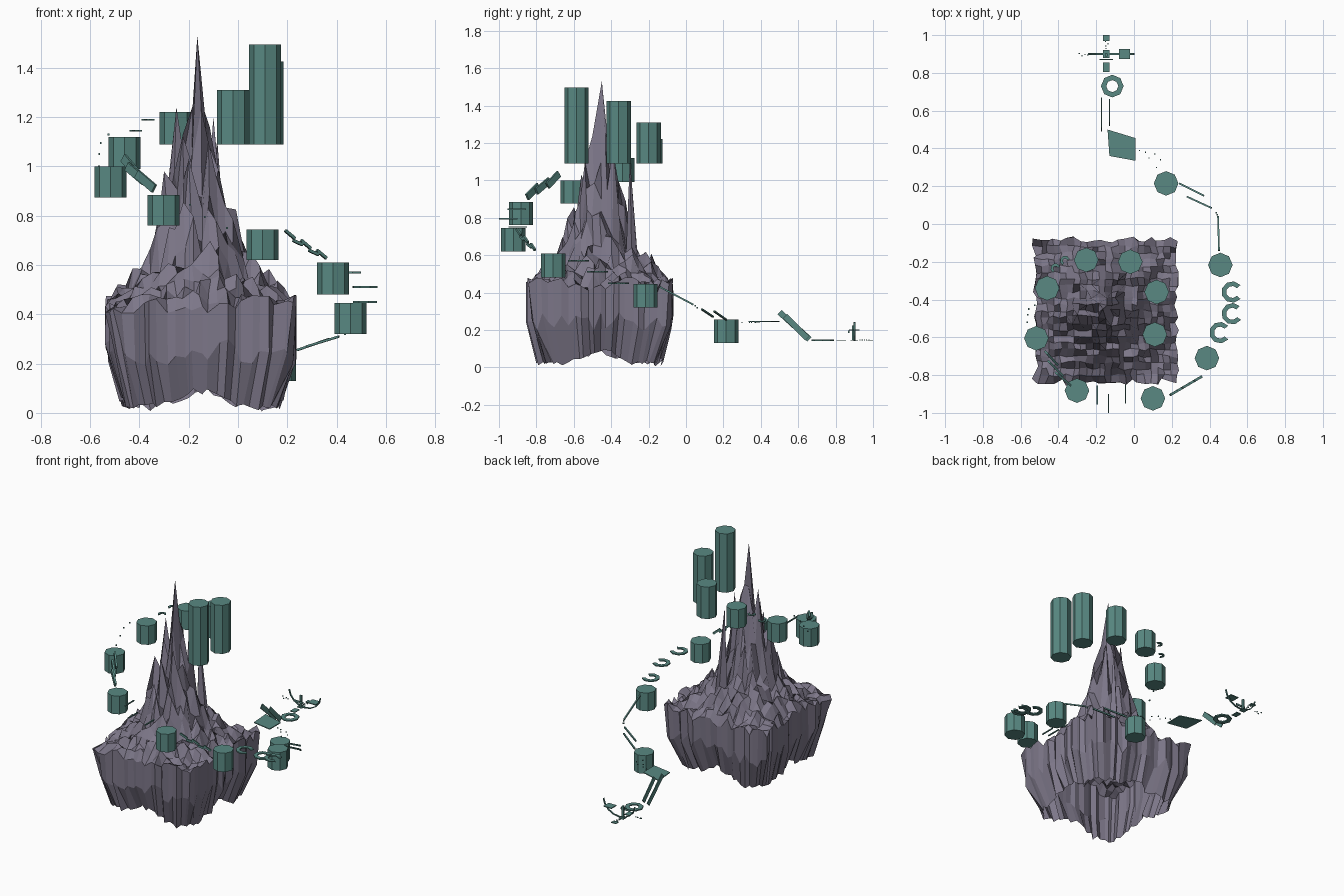
import bpy, bmesh, math, random
from mathutils import Vector, Matrix

if "Cube" in bpy.data.objects:
    bpy.data.objects.remove(bpy.data.objects["Cube"])

random.seed(11)
R = random.uniform


def material(name, col):
    m = bpy.data.materials.new(name)
    m.diffuse_color = (*col, 1)
    m.use_nodes = True
    m.node_tree.nodes["Principled BSDF"].inputs["Base Color"].default_value = m.diffuse_color
    return m


ROCK = material("rock", (0.205, 0.185, 0.25))
TEAL = material("teal", (0.10, 0.25, 0.225))


def add(name, bm, mat=TEAL):
    me = bpy.data.meshes.new(name)
    bm.to_mesh(me)
    bm.free()
    me.materials.append(mat)
    ob = bpy.data.objects.new(name, me)
    bpy.context.collection.objects.link(ob)
    return ob


def box(name, pos, size, rot=Matrix()):
    bm = bmesh.new()
    bmesh.ops.create_cube(bm, size=1, matrix=Matrix.Translation(pos) @ rot @ Matrix.Diagonal((*size, 1)))
    return add(name, bm)


def bar(name, a, b, width, thick):
    # box running from a to b, width measured sideways, thick measured upward
    a, b = Vector(a), Vector(b)
    d = b - a
    x = d.normalized()
    y = Vector((0, 0, 1)).cross(x).normalized()
    rot = Matrix((x, y, x.cross(y))).transposed().to_4x4()
    return box(name, (a + b) / 2, (d.length, width, thick), rot)


def ring(name, pos, outer, inner, thick=0.008, start=0, sweep=360, n=10):
    # flat ring, or a C shape when sweep is below 360
    bm = bmesh.new()
    closed = sweep == 360
    rows = []
    for i in range(n if closed else n + 1):
        a = math.radians(start + sweep * i / n)
        rows.append([bm.verts.new((pos[0] + r * math.cos(a), pos[1] + r * math.sin(a), pos[2] + z))
                     for r, z in ((outer, -thick / 2), (outer, thick / 2), (inner, thick / 2), (inner, -thick / 2))])
    for i in range(n):
        p, q = rows[i], rows[(i + 1) % len(rows)]
        for k in range(4):
            bm.faces.new((p[k], q[k], q[(k + 1) % 4], p[(k + 1) % 4]))
    if not closed:
        bm.faces.new(rows[0])
        bm.faces.new(rows[-1][::-1])
    bmesh.ops.recalc_face_normals(bm, faces=bm.faces)
    return add(name, bm)


def beads(name, points, r=0.004):
    bm = bmesh.new()
    for p in points:
        bmesh.ops.create_cube(bm, size=2 * r, matrix=Matrix.Translation(p))
    return add(name, bm)


# Mountain: jagged height field with an open fluted skirt
CX, CY, HALF = -0.15, -0.46, 0.375
PROFILE = [(0, 1.4), (.035, 1.15), (.07, 1.02), (.1, .92), (.14, .78), (.18, .68),
           (.24, .58), (.3, .51), (.38, .45), (.6, .43)]


def height(r):
    for (r0, h0), (r1, h1) in zip(PROFILE, PROFILE[1:]):
        if r <= r1:
            return h0 + (h1 - h0) * (r - r0) / (r1 - r0)
    return 0.43


bm = bmesh.new()
bmesh.ops.create_grid(bm, x_segments=22, y_segments=22, size=HALF,
                      matrix=Matrix.Translation((CX, CY, 0)))
for v in bm.verts:
    r = math.hypot(v.co.x + 0.16, v.co.y + 0.455)
    v.co.z = 0.38 + (height(r) - 0.38) * R(0.66, 1.27) + R(-0.03, 0.03)
    v.co.x += R(-0.008, 0.008)
    v.co.y += R(-0.008, 0.008)
for p in [(-.165, -.45, 1.53), (-.25, -.43, 1.24), (-.10, -.39, 1.2), (-.12, -.54, 1.1),
          (-.085, -.3, 1.12), (-.2, -.56, 1.03), (-.3, -.48, .98)]:
    v = min(bm.verts, key=lambda w: (w.co.xy - Vector(p[:2])).length)
    v.co = p
edges = [e for e in bm.edges if e.is_boundary]
rim = sorted({v for e in edges for v in e.verts}, key=lambda w: w.index)
for v in rim:
    k = 1 + R(-0.03, 0.035)
    v.co = (CX + (v.co.x - CX) * k, CY + (v.co.y - CY) * k, R(0.4, 0.48))
for level in (0, 1):
    res = bmesh.ops.extrude_edge_only(bm, edges=edges)["geom"]
    edges = [g for g in res if isinstance(g, bmesh.types.BMEdge)]
    for v in [g for g in res if isinstance(g, bmesh.types.BMVert)]:
        dx, dy = v.co.x - CX, v.co.y - CY
        if level == 0:
            k, z, cap = 1 + R(-0.03, 0.01), R(0.19, 0.3), 0.5
        else:
            k, cap = 0.84 + R(-0.04, 0.05), 0.4
            t = min(1, min(abs(dx), abs(dy)) / 0.22)
            z = 0.09 - 0.07 * t + R(-0.015, 0.02)
        # rounded corners toward the bottom
        k = min(k, cap * R(0.96, 1.04) / math.hypot(dx, dy))
        v.co = (CX + dx * k, CY + dy * k, z)
bmesh.ops.recalc_face_normals(bm, faces=bm.faces)
add("mountain", bm, ROCK)

# Octagonal platforms spiralling up
for i, (x, y, z0, z1) in enumerate([
        (.17, .215, .13, .255), (.457, -.217, .32, .445), (.386, -.71, .48, .61),
        (.10, -.923, .62, .745), (-.302, -.882, .76, .885), (-.517, -.605, .875, 1.0),
        (-.46, -.34, .99, 1.12), (-.253, -.19, 1.09, 1.22), (-.02, -.20, 1.09, 1.31),
        (.12, -.36, 1.09, 1.425), (.11, -.585, 1.09, 1.495)]):
    bm = bmesh.new()
    bmesh.ops.create_cone(bm, cap_ends=True, segments=8, radius1=.065, radius2=.065, depth=z1 - z0,
                          matrix=Matrix.Translation((x, y, (z0 + z1) / 2)))
    add(f"platform_{i + 1}", bm)

# Starting area: tiles, curved ramp, small gate, beads
for y, ly in ((.83, .05), (.9, .04), (.985, .03)):
    box("start_tile", (-.147, y, .145), (.036, ly, .005))
box("ramp_tile", (-.05, .9, .2), (.06, .055, .006))
arc = [(-.12 + .12 * math.sin(a), .9, .25 - .105 * math.cos(a))
       for a in [math.radians(-85 + 170 * i / 8) for i in range(9)]]
for a, b in zip(arc, arc[1:]):
    bar("curved_ramp", a, b, .01, .006)
box("gate_bar", (-.147, .87, .19), (.07, .006, .012))
box("gate_post", (-.147, .895, .185), (.012, .014, .08))
beads("start_beads", [(-.145 + R(-.01, .01), .93 + .012 * i, .147) for i in range(5)]
      + [(-.29 + .015 * i, .9 + R(-.01, .01), .17 + .01 * R(-1, 1)) for i in range(4)], .003)

# Ring, sloped rails and slab leading to the first platform
ring("start_ring", (-.115, .73, .145), .06, .032, n=8)
bar("sloped_rail", (-.172, .5, .295), (-.172, .66, .15), .006, .032)
bar("sloped_rail", (-.13, .53, .275), (-.13, .65, .155), .006, .032)
bm = bmesh.new()
f = bm.faces.new([bm.verts.new((x, y, .242)) for x, y in
                  ((-.13, .36), (.007, .335), (.007, .455), (-.14, .5))])
top = bmesh.ops.extrude_face_region(bm, geom=[f])["geom"]
bmesh.ops.translate(bm, vec=(0, 0, .006), verts=[g for g in top if isinstance(g, bmesh.types.BMVert)])
bmesh.ops.recalc_face_normals(bm, faces=bm.faces)
add("slab", bm)
beads("bead_steps", [(.03, .39, .24), (.06, .38, .24), (.08, .35, .24), (.11, .37, .24),
                     (.12, .3, .24), (.14, .34, .24)], .003)

# Thin beams between platforms 1 and 2
for a, b in (((.24, .215, .255), (.37, .15, .3)), ((.28, .145, .27), (.41, .085, .31)),
             ((.445, .04, .335), (.45, -.14, .43))):
    bar("beam", a, b, .009, .009)
beads("beam_beads", [(.435, .06, .32), (.44, .05, .33)])

# C-shaped steps between platforms 2 and 3
for x, y, z, s in ((.52, -.36, .45, 40), (.52, -.475, .51, 45), (.455, -.575, .57, 40)):
    ring("c_step", (x, y, z), .057, .032, start=s, sweep=280, n=7)

# Chain of small overlapping plates between platforms 3 and 4
for i in range(5):
    p = Vector((.338, -.82, .64)).lerp(Vector((.21, -.895, .72)), i / 4)
    p.z += .006 * (-1) ** i
    bar("chain_plate", p + Vector((.02, .012, -.012 if i % 2 else -.018)),
        p + Vector((-.018, -.01, .006 if i % 2 else .014)), .013, .012)

# Rods between platforms 4 and 5
for x, y, z in ((-.045, -.9, .75), (-.135, -.95, .795), (-.195, -.905, .845)):
    bar("rod", (x, y - .05, z), (x, y + .05, z), .007, .007)

# Tilted planks between platforms 5 and 6
for a, b in (((-.34, -.85, .91), (-.41, -.79, .97)), ((-.38, -.80, .94), (-.45, -.73, 1.0)),
             ((-.41, -.74, .97), (-.465, -.68, 1.035))):
    bar("tilted_plank", a, b, .012, .036)

# Beads and small crescents up to platform 8
beads("bead_climb", [(-.565, -.52, 1.0), (-.563, -.48, 1.05), (-.557, -.45, 1.095), (-.525, -.43, 1.13)])
for x, y, z in ((-.415, -.235, 1.145), (-.365, -.195, 1.19)):
    ring("crescent", (x, y, z), .027, .012, .006, start=20, sweep=220, n=5)
